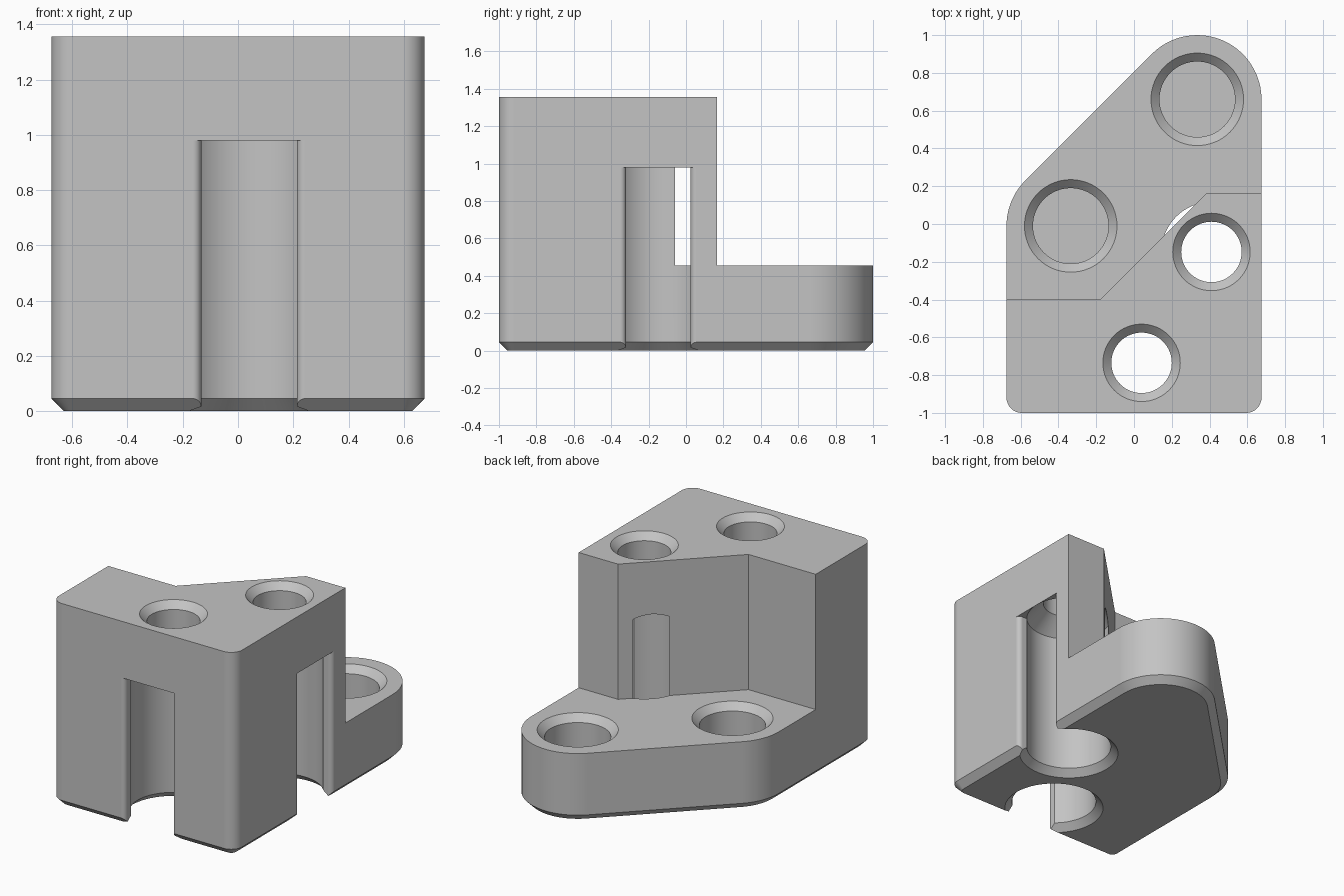
import bpy
import bmesh
from math import cos, sin, pi, radians

cube = bpy.data.objects.get("Cube")
if cube:
    bpy.data.objects.remove(cube, do_unlink=True)

HEIGHT, BASE, CHAMFER = 1.355, 0.455, 0.045
POCKET_R, POCKET_TOP, HOLE_R = 0.264, 0.98, 0.16


def arc(cx, cy, r, start, end, steps):
    angles = [radians(start + (end - start) * i / steps) for i in range(steps + 1)]
    return [(cx + r * cos(a), cy + r * sin(a)) for a in angles]


def loft(name, rings):
    """Closed solid through stacked (outline, z) rings."""
    bm = bmesh.new()
    loops = [[bm.verts.new((x, y, z)) for x, y in pts] for pts, z in rings]
    n = len(loops[0])
    for low, high in zip(loops, loops[1:]):
        for i in range(n):
            j = (i + 1) % n
            bm.faces.new((low[i], low[j], high[j], high[i]))
    bm.faces.new(loops[0][::-1])
    bm.faces.new(loops[-1])
    bmesh.ops.recalc_face_normals(bm, faces=bm.faces)
    mesh = bpy.data.meshes.new(name)
    bm.to_mesh(mesh)
    bm.free()
    obj = bpy.data.objects.new(name, mesh)
    bpy.context.collection.objects.link(obj)
    return obj


def turned(name, cx, cy, profile):
    """Round solid from (radius, z) pairs."""
    return loft(name, [(arc(cx, cy, r, 0, 360, 64)[:-1], z) for r, z in profile])


def body_outline(inset=0):
    corners = [(-0.595, -0.92, 0.08, 180, 270, 8), (0.595, -0.92, 0.08, 270, 360, 8),
               (0.335, 0.66, 0.34, 0, 135, 24), (-0.335, -0.01, 0.34, 135, 180, 10)]
    return [p for cx, cy, r, a, b, n in corners for p in arc(cx, cy, r - inset, a, b, n)]


# Solid block with a chamfered underside
body = loft("bracket_body", [(body_outline(CHAMFER), 0), (body_outline(), CHAMFER),
                             (body_outline(), HEIGHT)])

# Step that leaves the low rear plate
step = [(-1, -0.4), (-0.18, -0.4), (0.385, 0.165), (1, 0.165), (1, 1.5), (-1, 1.5)]
cutters = [loft("step_cutter", [(step, BASE), (step, 2)])]

# Blind countersunk holes in the rear plate
for x, y in ((0.335, 0.66), (-0.335, -0.01)):
    cutters.append(turned("plate_hole_cutter", x, y, [
        (0.2, 0.09), (0.2, BASE - CHAMFER), (0.2 + CHAMFER, BASE), (0.2 + CHAMFER, BASE + 0.1)]))

# Slot opening with rounded lips, drawn as depth from the wall and half width
LIP, NECK = 0.03, 0.173
lip = [(LIP - y, NECK + LIP - x) for x, y in arc(0, 0, LIP, 0, 90, 8)]
half = [(0.26, NECK)] + lip + [(-0.1, NECK + LIP)]
slot = half + [(d, -w) for d, w in reversed(half)]

# Pockets with cone roofs, through holes above and slots to the outside
for x, y, side in ((0.04, -0.735, "front"), (0.41, -0.148, "left")):
    cutters.append(turned(side + "_pocket_cutter", x, y, [
        (POCKET_R + CHAMFER + 0.05, -0.05), (POCKET_R, CHAMFER), (POCKET_R, POCKET_TOP),
        (HOLE_R, POCKET_TOP + POCKET_R - HOLE_R), (HOLE_R, HEIGHT - CHAMFER),
        (HOLE_R + CHAMFER, HEIGHT), (HOLE_R + CHAMFER, HEIGHT + 0.1)]))
    if side == "front":
        pts = [(x + w, -1 + d) for d, w in slot]
    else:
        pts = [(0.675 - d, y + w) for d, w in slot]
    cutters.append(loft(side + "_slot_cutter", [(pts, -0.1), (pts, POCKET_TOP - 0.001)]))

for cutter in cutters:
    cutter.hide_render = True
    mod = body.modifiers.new(cutter.name, "BOOLEAN")
    mod.operation = "DIFFERENCE"
    mod.solver = "EXACT"
    mod.object = cutter

# Bake the cuts and drop the cutters
graph = bpy.context.evaluated_depsgraph_get()
baked = bpy.data.meshes.new_from_object(body.evaluated_get(graph))
body.modifiers.clear()
body.data = baked
for cutter in cutters:
    bpy.data.objects.remove(cutter, do_unlink=True)

# Plain grey finish
grey = bpy.data.materials.new("light_grey")
grey.use_nodes = True
colour = (0.55, 0.55, 0.55, 1)
grey.diffuse_color = colour
grey.node_tree.nodes["Principled BSDF"].inputs["Base Color"].default_value = colour
body.data.materials.clear()
body.data.materials.append(grey)
for face in body.data.polygons:
    face.material_index = 0

# Smooth curves, crisp edges
bpy.ops.object.select_all(action="DESELECT")
body.select_set(True)
bpy.context.view_layer.objects.active = body
bpy.ops.object.shade_smooth_by_angle(angle=radians(30))
weighted = body.modifiers.new("weighted_normals", "WEIGHTED_NORMAL")
weighted.keep_sharp = True
